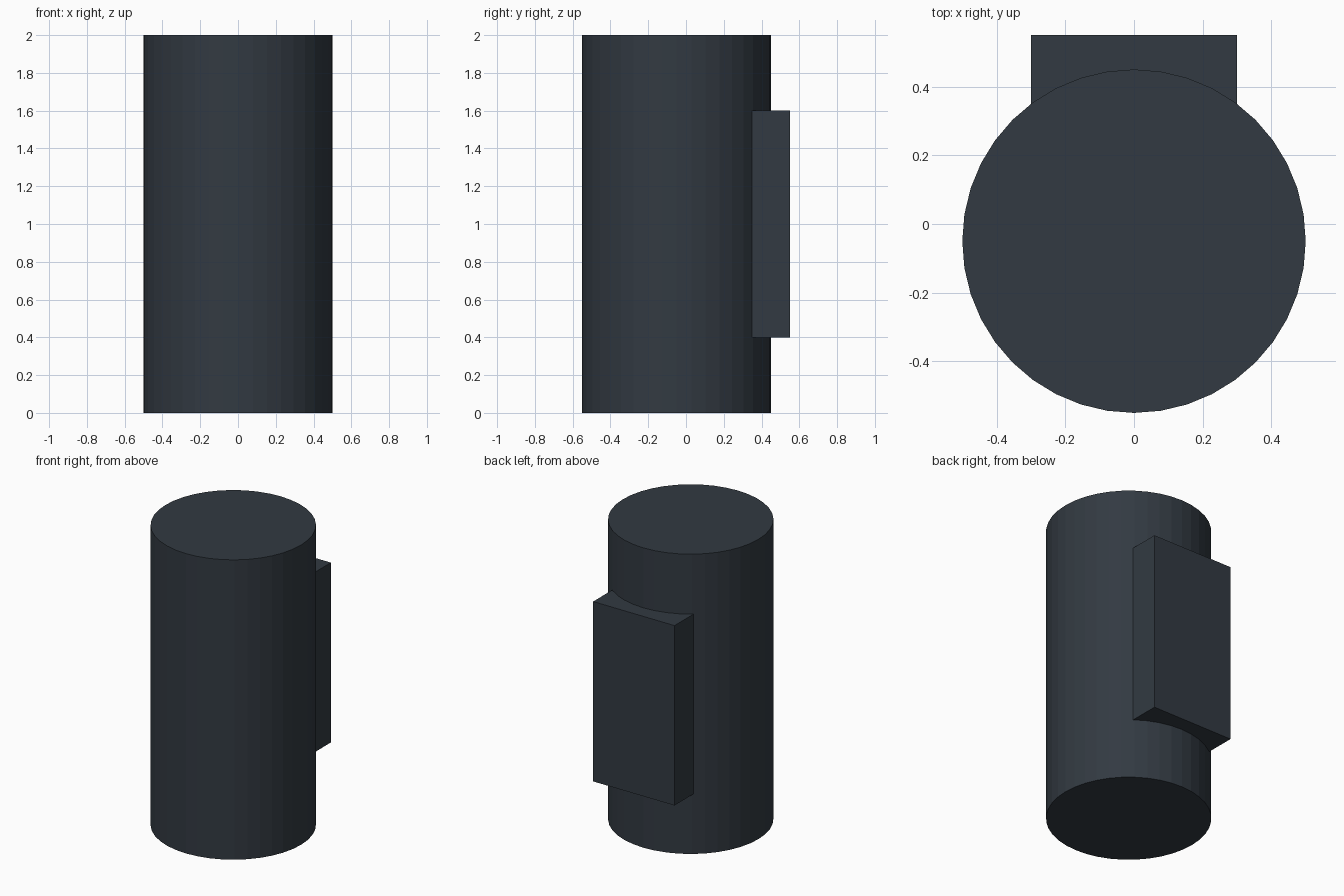
import bpy

if "Cube" in bpy.data.objects:
    bpy.data.objects.remove(bpy.data.objects["Cube"])

SIDES = 40
AXIS_Y = -0.05


def material(name, rgb):
    mat = bpy.data.materials.new(name)
    mat.diffuse_color = (*rgb, 1.0)
    mat.use_nodes = True
    mat.node_tree.nodes["Principled BSDF"].inputs["Base Color"].default_value = mat.diffuse_color
    return mat


def cylinder(name, radius, z0, z1, mat):
    bpy.ops.mesh.primitive_cylinder_add(
        vertices=SIDES, radius=radius, depth=z1 - z0,
        location=(0, AXIS_Y, (z0 + z1) / 2))
    obj = bpy.context.object
    obj.name = name
    obj.data.materials.append(mat)
    return obj


def box(name, size, center, mat):
    bpy.ops.mesh.primitive_cube_add(size=1, location=center)
    obj = bpy.context.object
    obj.name = name
    obj.scale = size
    bpy.ops.object.transform_apply(location=False, rotation=False, scale=True)
    obj.data.materials.append(mat)
    return obj


dark = material("dark_slate", (0.032, 0.042, 0.054))
cream = material("cream", (0.72, 0.61, 0.44))

# Outer body with closed ends
cylinder("body", 0.5, 0.0, 2.0, dark)

# Pale inner core, just under the end caps so the faces do not flicker
cylinder("inner_core", 0.45, 0.001, 1.999, cream)

# Mounting plate sunk into the back of the body
box("back_plate", (0.6, 0.2, 1.2), (0, 0.45, 1.0), dark)
